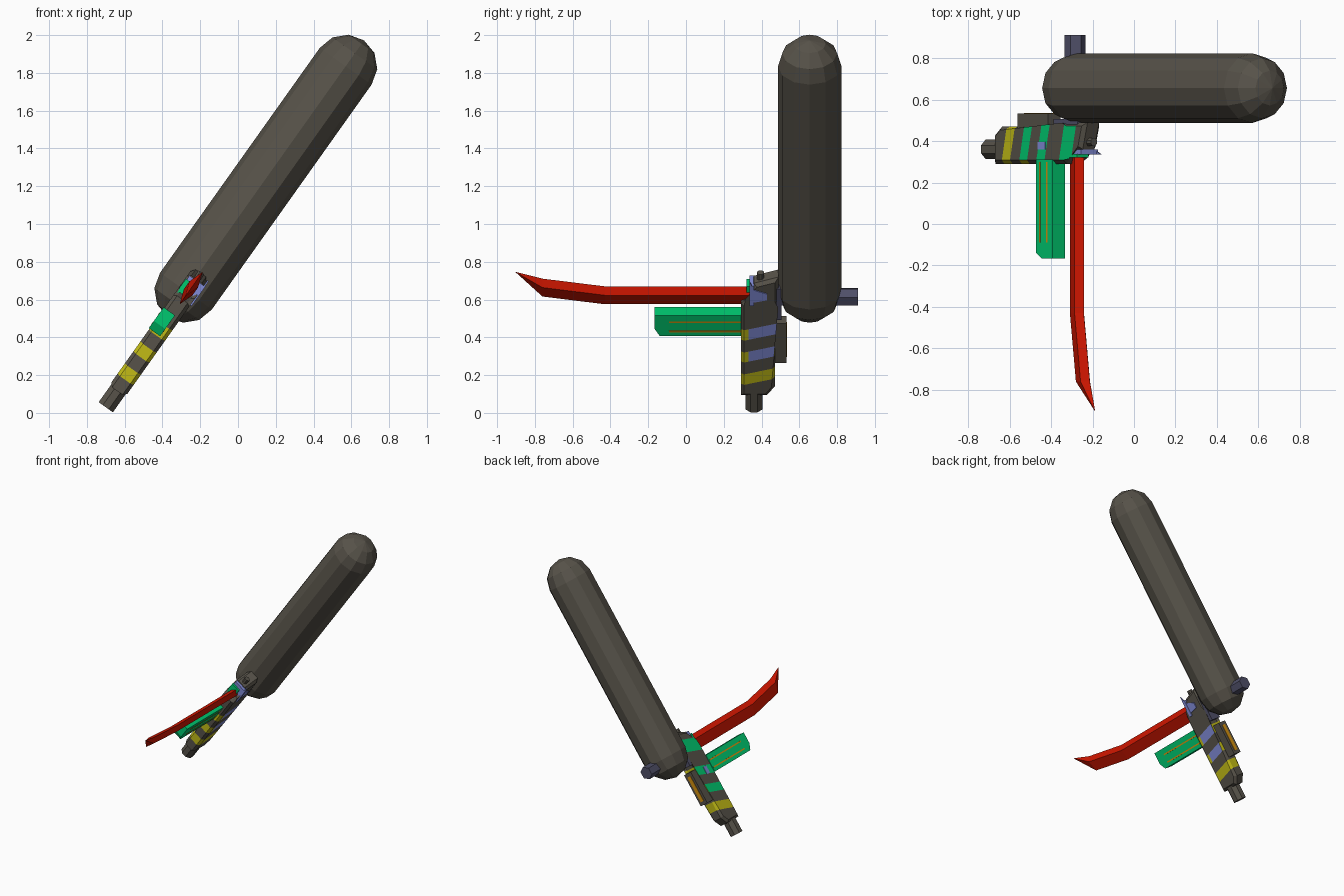
import bpy, bmesh, math
from mathutils import Matrix, Vector

cube = bpy.data.objects.get("Cube")
if cube:
    bpy.data.objects.remove(cube, do_unlink=True)


def material(name, rgb):
    m = bpy.data.materials.new(name)
    m.use_nodes = True
    m.diffuse_color = (*rgb, 1)
    m.node_tree.nodes["Principled BSDF"].inputs["Base Color"].default_value = (*rgb, 1)
    return m


DARK = material("dark metal", (0.095, 0.085, 0.067))
YELLOW = material("yellow", (0.54, 0.5, 0.008))
GREEN = material("green", (0.0, 0.58, 0.16))
BLUE = material("light blue", (0.22, 0.26, 0.68))
RED = material("red", (0.62, 0.008, 0.0))
SLATE = material("slate blue", (0.08, 0.08, 0.14))
ORANGE = material("orange", (0.65, 0.28, 0.005))

# Tilted frame: local x = across, local y = depth, local z = along the tool
DIR = Vector((0.579, 0, 0.815)).normalized()
SIDE = Vector((DIR.z, 0, -DIR.x))
FRAME = Matrix((SIDE, (0, 1, 0), DIR)).transposed().to_4x4()
FRAME.translation = (-0.70, 0, 0.03)


def finish(name, bm, *mats):
    bmesh.ops.recalc_face_normals(bm, faces=bm.faces)
    mesh = bpy.data.meshes.new(name)
    bm.to_mesh(mesh)
    bm.free()
    for m in mats:
        mesh.materials.append(m)
    ob = bpy.data.objects.new(name, mesh)
    bpy.context.collection.objects.link(ob)
    ob.matrix_world = FRAME
    return ob


def loft(rings):
    """Closed skin through rings of points; a one-point ring makes a tip."""
    bm = bmesh.new()
    rows = [[bm.verts.new(p) for p in ring] for ring in rings]
    for a, b in zip(rows, rows[1:]):
        n = max(len(a), len(b))
        for i in range(n):
            j = (i + 1) % n
            quad = [a[i % len(a)], a[j % len(a)], b[j % len(b)], b[i % len(b)]]
            bm.faces.new(list(dict.fromkeys(quad)))
    for row in (rows[0], rows[-1]):
        if len(row) > 2:
            bm.faces.new(row)
    return bm


def slab(outline, x0, x1):
    """Side outline of (y, z) points given thickness across x."""
    return loft([[(x, y, z) for y, z in outline] for x in (x0, x1)])


def ring(x, y, z, r, n, axis="z", turn=0.5):
    pts = []
    for i in range(n):
        a = math.tau * (i + turn) / n
        c, s = r * math.cos(a), r * math.sin(a)
        pts.append((x + c, y + s, z) if axis == "z" else (x + c, y, z + s))
    return pts


def box(name, lo, hi, mat):
    def rect(y):
        return [(lo[0], y, lo[2]), (hi[0], y, lo[2]), (hi[0], y, hi[2]), (lo[0], y, hi[2])]
    return finish(name, loft([rect(lo[1]), rect(hi[1])]), mat)


# Long rounded cylinder
R, LOW, HIGH = 0.168, 0.747, 2.207
angles = [math.radians(a) for a in (30, 60, 90)]
rings = [[(-0.01, 0.655, LOW - R)]]
rings += [ring(-0.01, 0.655, LOW - R * math.cos(a), R * math.sin(a), 12, turn=0) for a in angles]
rings += [ring(-0.01, 0.655, HIGH + R * math.cos(a), R * math.sin(a), 12, turn=0) for a in reversed(angles)]
rings += [[(-0.01, 0.655, HIGH + R)]]
finish("long_cylinder", loft(rings), DARK)

# Grip body with head, chamfered along both sides
bm = slab([(.29, .105), (.43, .105), (.47, .16), (.47, .69), (.49, .71),
           (.49, .87), (.36, .83), (.33, .73), (.29, .70)], -0.052, 0.052)
rims = [e for e in bm.edges if abs(e.verts[0].co.x - e.verts[1].co.x) < 1e-4]
bmesh.ops.bevel(bm, geom=rims, offset=0.018, segments=1, affect="EDGES")

# Slanted bands cut into the grip, with a cut that bounds the blue panels
SLANT, MID, PANEL = 0.25, 0.38, 0.332
BANDS = [(0.20, 0.268), (0.345, 0.41), (0.487, 0.555), (0.675, 0.775)]
cuts = [((0, MID, t), (0, -SLANT, 1)) for band in BANDS for t in band]
cuts.append(((0, PANEL, 0), (0, 1, 0)))
for co, no in cuts:
    bmesh.ops.bisect_plane(bm, geom=bm.verts[:] + bm.edges[:] + bm.faces[:],
                           plane_co=co, plane_no=no)
bmesh.ops.recalc_face_normals(bm, faces=bm.faces)
for f in bm.faces:
    c = f.calc_center_median()
    t = c.z - SLANT * (c.y - MID)
    for k, (a, b) in enumerate(BANDS):
        if a < t < b:
            if k == 0:
                f.material_index = 1
            elif f.normal.x < -0.9:
                f.material_index = 2
            elif k < 3:
                f.material_index = 3 if f.normal.x > 0.9 and c.y > PANEL else 1
finish("grip", bm, DARK, YELLOW, GREEN, BLUE)
box("grip_button", (-0.056, 0.36, 0.485), (-0.05, 0.395, 0.545), BLUE)

# Nozzle under the grip and small knob on the head
finish("grip_end", loft([ring(0, 0.36, z, 0.05, 8) for z in (0, 0.13)]), DARK)
finish("head_knob", loft([ring(0, 0.395, z, 0.02, 8) for z in (0.82, 0.875)]), DARK)

# Cross pin through the cylinder
finish("cross_pin", loft([ring(0, y, 0.717, 0.05, 6, "y") for y in (0.46, 0.91)]), SLATE)
box("pin_mount", (-0.045, 0.46, 0.60), (0.045, 0.505, 0.80), SLATE)

# Rear box with narrow panel
box("rear_box", (-0.047, 0.46, 0.305), (0.025, 0.532, 0.56), DARK)
box("rear_panel", (-0.027, 0.53, 0.33), (0.005, 0.535, 0.535), ORANGE)

# Green guard plate, its lower front corner cut off
plate = [(.31, .473), (-.138, .473), (-.166, .52), (-.166, .609), (.31, .609)]
finish("guard_plate", slab(plate, -.057, .017), GREEN)
for x, side in ((-0.057, "left"), (0.017, "right")):
    for z, level in ((0.505, "lower"), (0.565, "upper")):
        box(f"{side}_{level}_line", (x - 0.002, -0.09, z - 0.005),
            (x + 0.002, 0.30, z + 0.005), ORANGE)

# Blue collar with a side wing, and the green plate in front of it
box("blade_collar", (-0.042, 0.335, 0.70), (0.06, 0.36, 0.825), BLUE)
wing = [(.335, .715), (.43, .735), (.43, .775), (.36, .80), (.335, .86)]
finish("collar_wing", slab(wing, .05, .058), BLUE)
box("front_plate", (-0.048, 0.32, 0.66), (0.022, 0.337, 0.80), GREEN)


# Curved red blade
def blade_section(y, rise):
    z = 0.729 + rise
    return [(0.003, y, z - 0.058), (0.031, y, z + 0.02), (0.003, y, z + 0.058), (-0.025, y, z + 0.02)]


finish("blade", loft([blade_section(0.34, 0), blade_section(-0.43, 0),
                      blade_section(-0.76, 0.05), [(0.003, -0.905, 0.882)]]), RED)
